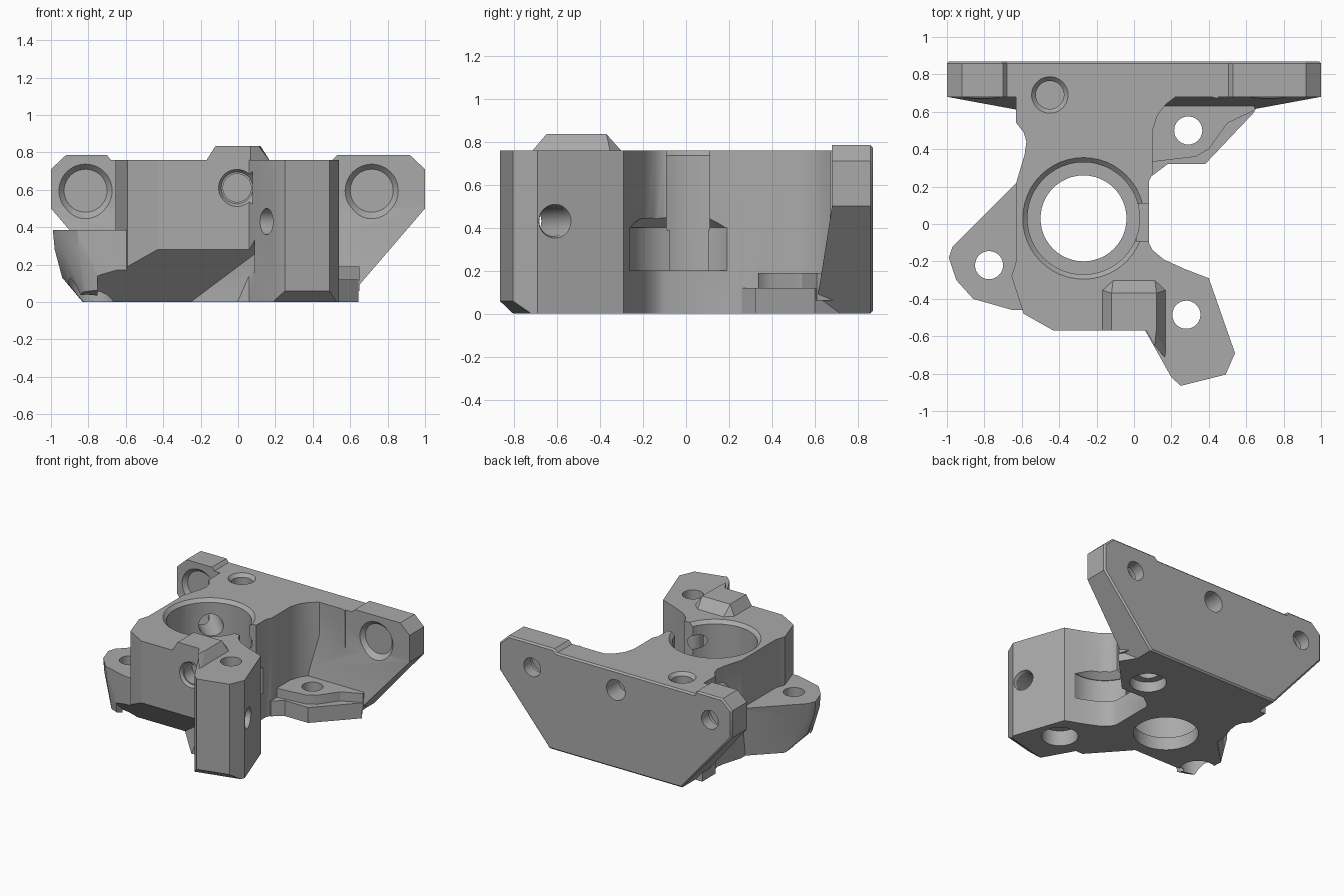
import bpy, bmesh
from mathutils import Vector

cube = bpy.data.objects.get("Cube")
if cube:
    bpy.data.objects.remove(cube, do_unlink=True)

mat = bpy.data.materials.new("matte_grey")
mat.use_nodes = True
grey = (0.4, 0.4, 0.4, 1)
mat.diffuse_color = grey
mat.node_tree.nodes["Principled BSDF"].inputs["Base Color"].default_value = grey


def finish(bm, name):
    bmesh.ops.recalc_face_normals(bm, faces=bm.faces)
    me = bpy.data.meshes.new(name)
    bm.to_mesh(me)
    bm.free()
    me.materials.append(mat)
    ob = bpy.data.objects.new(name, me)
    bpy.context.collection.objects.link(ob)
    return ob


def prism(name, outline, lo, hi, axis="z", bevel=0):
    """Extrude an outline along z (xy points) or along y (xz points)."""
    bm = bmesh.new()
    place = (lambda a, b: (a, b, lo)) if axis == "z" else (lambda a, b: (a, lo, b))
    face = bm.faces.new([bm.verts.new(place(a, b)) for a, b in outline])
    top = bmesh.ops.extrude_face_region(bm, geom=[face])["geom"]
    move = Vector((0, 0, hi - lo)) if axis == "z" else Vector((0, hi - lo, 0))
    bmesh.ops.translate(bm, vec=move, verts=[v for v in top if isinstance(v, bmesh.types.BMVert)])
    bmesh.ops.recalc_face_normals(bm, faces=bm.faces)
    if bevel:
        rims = [e for e in bm.edges if e.calc_face_angle(0) > 1.2]
        bmesh.ops.bevel(bm, geom=rims, offset=bevel, segments=1, affect="EDGES")
    return finish(bm, name)


def hull(name, points):
    bm = bmesh.new()
    for p in points:
        bm.verts.new(p)
    bmesh.ops.convex_hull(bm, input=bm.verts)
    return finish(bm, name)


def rod(name, start, end, r1, r2=None):
    """Cylinder or cone between two points."""
    a, b = Vector(start), Vector(end)
    bm = bmesh.new()
    bmesh.ops.create_cone(bm, cap_ends=True, segments=48, radius1=r1,
                          radius2=r1 if r2 is None else r2, depth=(b - a).length)
    bmesh.ops.rotate(bm, matrix=(b - a).to_track_quat("Z", "Y").to_matrix(), verts=bm.verts)
    bmesh.ops.translate(bm, vec=(a + b) / 2, verts=bm.verts)
    return finish(bm, name)


def edge_wedge(name, p, q, height, depth):
    """Cutter that chamfers the bottom edge p-q; the inside lies left of p to q."""
    p, q = Vector((*p, 0)), Vector((*q, 0))
    along = (q - p).normalized()
    inward = Vector((-along.y, along.x, 0))
    slope = Vector((0, 0, height)) / depth
    pts = []
    for end in (p, q):
        pts += [end + (inward + Vector((0, 0, 0))) * (depth + 0.05) - slope * 0.05,
                end - inward * 0.1 + slope * 0.1,
                end - inward * 0.1 - Vector((0, 0, 0.1))]
    return hull(name, pts)


def combine(base, others, operation):
    for other in others:
        mod = base.modifiers.new(other.name, "BOOLEAN")
        mod.operation, mod.solver, mod.object = operation, "EXACT", other
        with bpy.context.temp_override(object=base, active_object=base, selected_objects=[base]):
            bpy.ops.object.modifier_apply(modifier=mod.name)
        bpy.data.objects.remove(other, do_unlink=True)


# Back plate with clipped corners, thicker toward the bottom
plate = prism("mounting_bracket", [
    (-0.57, 0), (0.57, 0), (1, 0.5), (1, 0.71), (0.92, 0.785), (0.53, 0.785), (0.505, 0.76),
    (-0.68, 0.76), (-0.70, 0.785), (-0.92, 0.785), (-1, 0.71), (-1, 0.5)], 0.5, 0.87, "y", 0.012)
combine(plate, [hull("plate_front_trim", [
    (x, y, z) for x in (-1.2, 1.2)
    for y, z in ((0.4, -0.1), (0.585, -0.1), (0.68, 0.5), (0.68, 1), (0.4, 1))])], "DIFFERENCE")

# Central body and angled front tower
body = prism("body", [
    (-0.5, 0.8), (-0.5, 0.7), (-0.63, 0.7), (-0.63, 0.54), (-0.59, 0.49), (-0.575, 0.44),
    (-0.585, 0.37), (-0.63, 0.22), (-0.63, -0.2), (-0.655, -0.28), (-0.59, -0.48), (-0.43, -0.57),
    (0.06, -0.57), (0.2, -0.82), (0.25, -0.865), (0.49, -0.805), (0.54, -0.69), (0.4, -0.29),
    (0.27, -0.24), (0.16, -0.19), (0.1, -0.14), (0.08, -0.1), (0.08, 0.23), (0.1, 0.27),
    (0.1, 0.5), (0.125, 0.58), (0.17, 0.64), (0.23, 0.685), (0.3, 0.7), (0.37, 0.69),
    (0.45, 0.67), (0.45, 0.8)], 0, 0.76)

# Low side ear, narrower underneath
ear_top = [(-0.55, 0.3), (-0.97, -0.12), (-0.99, -0.18), (-0.95, -0.3), (-0.86, -0.4),
           (-0.65, -0.46), (-0.5, -0.46)]
ear = hull("side_ear", [(x, y, 0.385) for x, y in ear_top]
           + [(x + 0.01, y, 0.28) for x, y in ear_top[1:5]]
           + [(-0.94, -0.15, 0.13), (-0.83, -0.03, 0), (-0.81, -0.38, 0), (-0.55, 0.25, 0),
              (-0.65, -0.46, 0), (-0.5, -0.46, 0)])

# Stepped shelf in front of the plate
shelf = prism("shelf", [(0, 0.26), (0.1, 0.26), (0.18, 0.32), (0.38, 0.32), (0.645, 0.6),
                        (0.55, 0.75), (0, 0.75)], 0, 0.12)
shelf_step = prism("shelf_step", [(0, 0.33), (0.12, 0.335), (0.33, 0.36), (0.4, 0.4), (0.5, 0.54),
                                  (0.65, 0.61), (0.6, 0.75), (0, 0.75)], 0.06, 0.19)

# Sloped rise above the cross hole
rise = hull("top_rise", [(x, y, 0.74) for x, y in (
    (-0.18, -0.57), (0.18, -0.57), (0.18, -0.35), (0.11, -0.285), (-0.11, -0.285), (-0.18, -0.35))]
    + [(x, y, 0.835) for x in (-0.12, 0.12) for y in (-0.57, -0.37)])
rise_tip = hull("rise_tip", [(0.06, -0.56, 0.74), (0.18, -0.56, 0.74), (0.18, -0.73, 0.74),
                             (0.06, -0.56, 0.835), (0.12, -0.56, 0.835), (0.11, -0.65, 0.835)])
combine(plate, [body, ear, shelf, shelf_step, rise, rise_tip], "UNION")

# Chamfers under the front of body, ear and tower
cuts = [
    hull("body_underside", [(-0.75, -0.62, 0.33), (0.15, -0.62, 0.33), (0.12, -0.57, 0.28),
                            (-0.75, -0.24, -0.05), (-0.32, -0.24, -0.05),
                            (-0.75, -0.62, -0.05), (0.02, -0.62, -0.05)]),
    edge_wedge("ear_underside", (-1.1, -0.34), (-0.5, -0.5), 0.27, 0.24),
    edge_wedge("tower_underside", (0.13, -0.895), (0.65, -0.765), 0.15, 0.11),
]

# Main bore, narrow floor opening, and the round gear pocket beside it
bx, by = -0.27, 0.03
cuts += [
    rod("bore", (bx, by, 0.1), (bx, by, 0.9), 0.3),
    rod("bore_rim", (bx, by, 0.73), (bx, by, 0.77), 0.295, 0.335),
    rod("bore_floor", (bx, by, -0.1), (bx, by, 0.2), 0.23),
    rod("gear_pocket", (0.27, 0, 0.2), (0.27, 0, 0.4), 0.27),
    rod("gear_pocket_roof", (0.27, 0, 0.395), (0.27, 0, 0.46), 0.27, 0.2),
    hull("bore_slit", [(x, y, z) for x in (-0.05, 0.12) for y in (-0.09, 0.11) for z in (0.39, 0.9)]),
]

# Vertical screw holes with recesses below
for x, y, sink in ((0.28, -0.485, 0.12), (0.29, 0.5, 0.08), (-0.775, -0.22, 0.24)):
    cuts += [rod("screw_hole", (x, y, -0.1), (x, y, 0.9), 0.075),
             rod("screw_recess", (x, y, -0.1), (x, y, sink), 0.13)]
cuts += [rod("blind_hole", (-0.45, 0.69, 0.4), (-0.45, 0.69, 0.9), 0.075),
         rod("blind_hole_rim", (-0.45, 0.69, 0.735), (-0.45, 0.69, 0.765), 0.075, 0.102)]

# Plate screw holes with stepped recesses at the front
for x in (-0.815, 0.715):
    cuts += [rod("plate_hole", (x, 0.5, 0.595), (x, 1, 0.595), 0.072),
             rod("plate_recess", (x, 0.5, 0.595), (x, 0.78, 0.595), 0.115),
             rod("plate_recess_rim", (x, 0.66, 0.595), (x, 0.71, 0.595), 0.16, 0.115)]

# Long cross hole from front to back
cuts += [rod("cross_hole", (-0.005, -1, 0.61), (-0.005, 1, 0.61), 0.052),
         rod("cross_hole_front", (-0.005, -0.7, 0.61), (-0.005, -0.45, 0.61), 0.075),
         rod("cross_hole_rim", (-0.005, -0.6, 0.61), (-0.005, -0.55, 0.61), 0.12, 0.085),
         rod("cross_hole_back", (-0.005, 0.72, 0.61), (-0.005, 1, 0.61), 0.08)]

# Tower side hole and angled bore vent
cuts += [rod("tower_hole", (0.04, -0.775, 0.43), (0.7, -0.543, 0.43), 0.07),
         rod("tower_hole_rim", (0.49, -0.617, 0.43), (0.54, -0.6, 0.43), 0.07, 0.09),
         rod("bore_vent", (-0.35, 0.2, 0.56), (-0.72, 0.57, 0.56), 0.085)]
combine(plate, cuts, "DIFFERENCE")

# One shared material and crisp edges
plate.data.materials.clear()
plate.data.materials.append(mat)
for poly in plate.data.polygons:
    poly.material_index = 0
bpy.ops.object.select_all(action="DESELECT")
plate.select_set(True)
bpy.context.view_layer.objects.active = plate
bpy.ops.object.shade_smooth_by_angle(angle=0.5)
